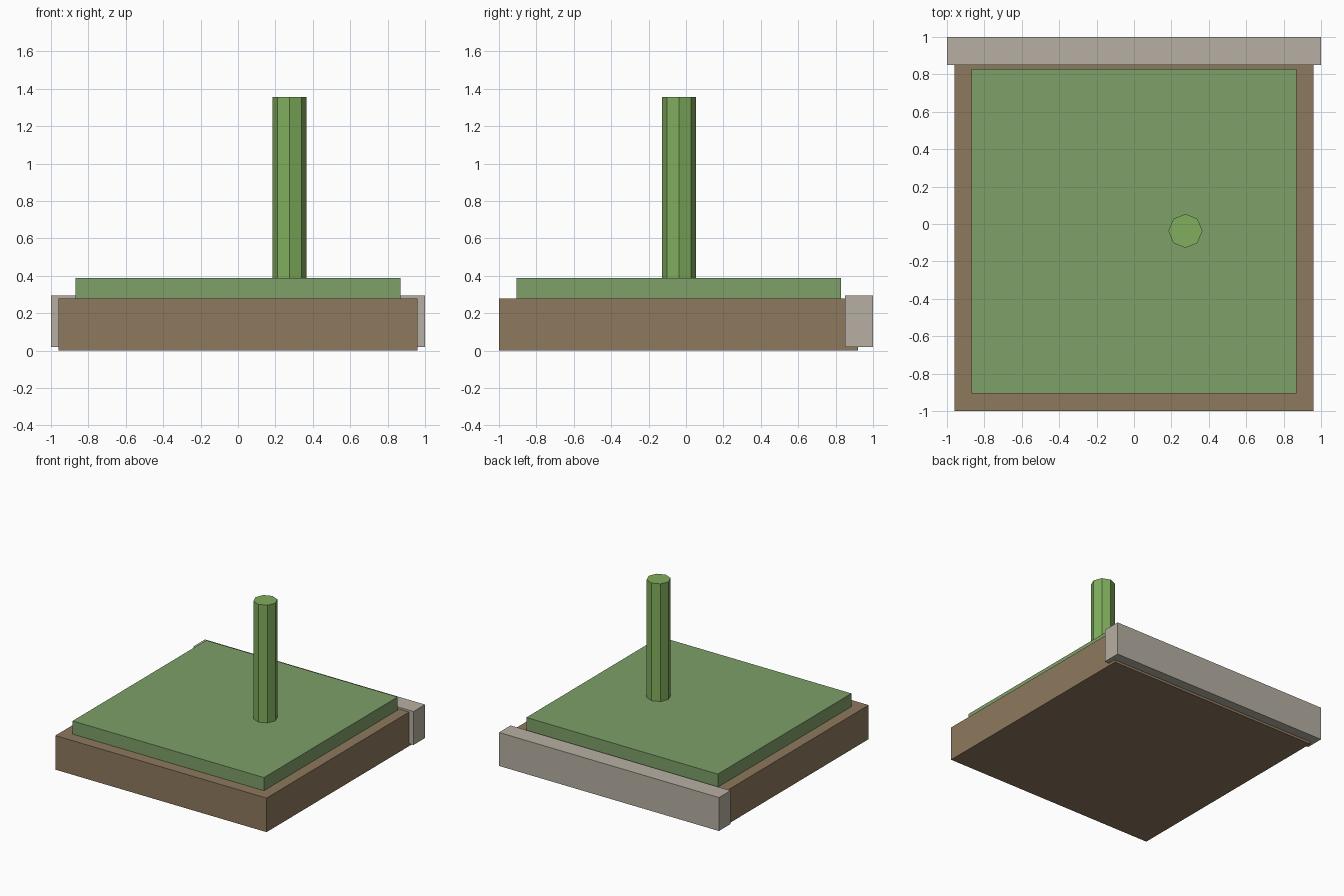
import bpy

if "Cube" in bpy.data.objects:
    bpy.data.objects.remove(bpy.data.objects["Cube"])


def material(name, rgb):
    m = bpy.data.materials.new(name)
    m.diffuse_color = (*rgb, 1)
    m.use_nodes = True
    m.node_tree.nodes["Principled BSDF"].inputs["Base Color"].default_value = m.diffuse_color
    return m


def box(name, lo, hi, mat):
    centre = [(a + b) / 2 for a, b in zip(lo, hi)]
    bpy.ops.mesh.primitive_cube_add(size=1, location=centre)
    ob = bpy.context.object
    ob.name = name
    ob.scale = [b - a for a, b in zip(lo, hi)]
    bpy.ops.object.transform_apply(location=False, rotation=False, scale=True)
    ob.data.materials.append(mat)
    return ob


soil = material("soil", (0.27, 0.19, 0.11))
stone = material("stone", (0.47, 0.43, 0.36))
grass = material("grass", (0.21, 0.35, 0.14))
stem_green = material("stem_green", (0.22, 0.42, 0.11))

# Ground block, grass layer and rear kerb
box("soil_base", (-0.96, -1.0, 0.0), (0.96, 0.92, 0.28), soil)
box("grass_layer", (-0.87, -0.905, 0.28), (0.87, 0.83, 0.388), grass)
box("rear_kerb", (-1.0, 0.85, 0.02), (1.0, 1.0, 0.295), stone)

# Octagonal stem standing on the grass
bottom, top = 0.388, 1.355
bpy.ops.mesh.primitive_cylinder_add(vertices=8, radius=0.091, depth=top - bottom,
                                    location=(0.275, -0.037, (bottom + top) / 2))
stem = bpy.context.object
stem.name = "stem"
stem.data.materials.append(stem_green)
